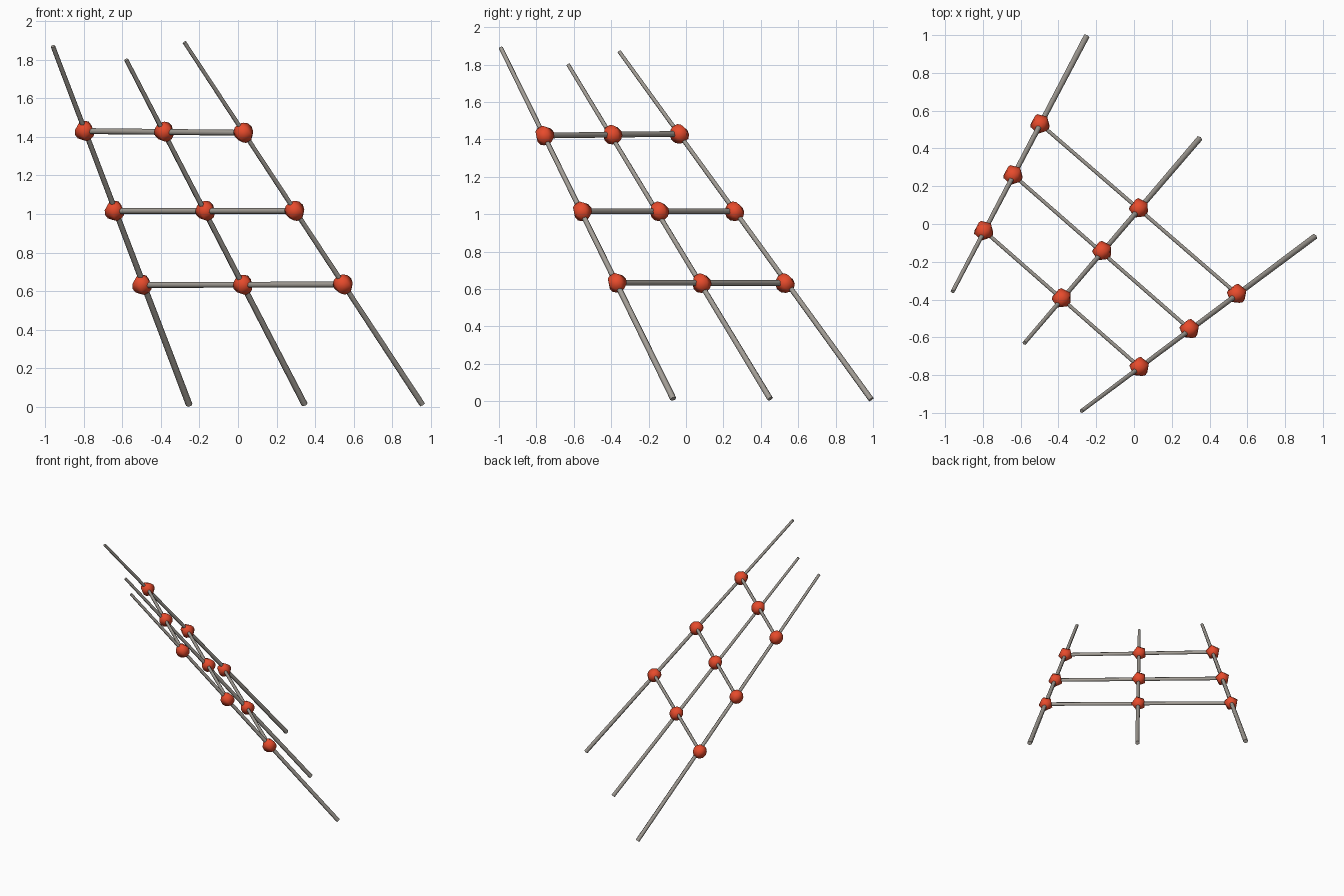
import bpy, bmesh
from mathutils import Vector, Matrix

if "Cube" in bpy.data.objects:
    bpy.data.objects.remove(bpy.data.objects["Cube"])


def material(name, rgb):
    m = bpy.data.materials.new(name)
    m.diffuse_color = (*rgb, 1)
    m.use_nodes = True
    m.node_tree.nodes["Principled BSDF"].inputs["Base Color"].default_value = m.diffuse_color
    return m


WOOD = material("weathered grey", (0.36, 0.335, 0.30))
RED = material("lashing red", (0.80, 0.07, 0.025))


def finish(name, bm, mat, origin, direction):
    # Turn local z to the given direction, with local x kept level
    z = direction.normalized()
    x = Vector((0, 0, 1)).cross(z).normalized()
    y = z.cross(x)
    rot = Matrix((x, y, z)).transposed().to_4x4()
    bm.transform(Matrix.Translation(origin) @ rot)
    me = bpy.data.meshes.new(name)
    bm.to_mesh(me)
    bm.free()
    me.materials.append(mat)
    ob = bpy.data.objects.new(name, me)
    bpy.context.collection.objects.link(ob)
    return ob


def rod(name, a, b, r1, r2, sides, flat):
    # Slightly flattened, tapering stick
    bm = bmesh.new()
    bmesh.ops.create_cone(bm, cap_ends=True, segments=sides, radius1=r1,
                          radius2=r2, depth=(b - a).length)
    bmesh.ops.scale(bm, vec=flat, verts=bm.verts)
    for f in bm.faces:
        f.smooth = len(f.verts) == 4
    finish(name, bm, WOOD, (a + b) / 2, b - a)


def knot(name, p, direction):
    # Softly shaded five-sided binding
    bm = bmesh.new()
    bmesh.ops.create_uvsphere(bm, u_segments=5, v_segments=6, radius=0.054)
    bmesh.ops.rotate(bm, verts=bm.verts, matrix=Matrix.Rotation(-0.314, 3, 'Z'))
    for f in bm.faces:
        f.smooth = True
    finish(name, bm, RED, p, direction)


# Leaning poles: foot, tip, then the three crossings from low to high
poles = {
    "left": [(-0.253, 0.99, 0.01), (-0.96, -0.357, 1.87),
             (-0.497, 0.53, 0.632), (-0.64, 0.26, 1.016), (-0.795, -0.035, 1.43)],
    "middle": [(0.345, 0.45, 0.013), (-0.58, -0.63, 1.80),
               (0.027, 0.083, 0.632), (-0.168, -0.143, 1.016), (-0.382, -0.393, 1.426)],
    "right": [(0.955, -0.068, 0.013), (-0.278, -0.99, 1.89),
              (0.545, -0.37, 0.634), (0.294, -0.556, 1.016), (0.029, -0.757, 1.421)],
}
crossings = [[], [], []]
for side, points in poles.items():
    foot, tip, *joints = (Vector(p) for p in points)
    rod(side + "_pole", foot, tip, 0.018, 0.012, 6, (1.0, 0.9, 1))
    for i, p in enumerate(joints):
        knot(f"{side}_lashing_{i + 1}", p, tip - foot)
        crossings[i].append(p)

# Level rungs
for i, row in enumerate(crossings):
    rod(f"rung_{i + 1}", row[0], row[2], 0.0145, 0.0145, 6, (0.78, 1.05, 1))
